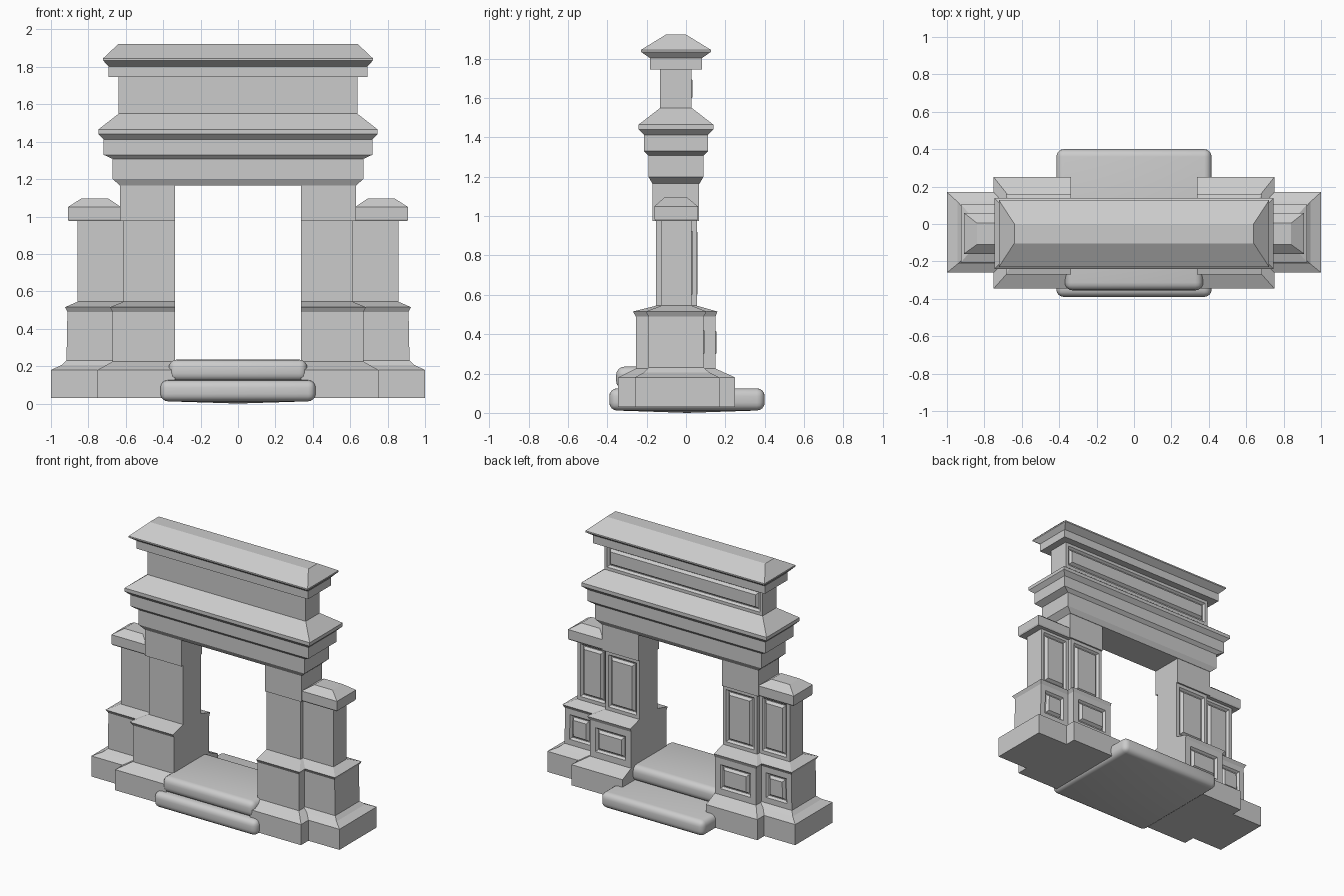
import bpy, bmesh

if "Cube" in bpy.data.objects:
    bpy.data.objects.remove(bpy.data.objects["Cube"])


def finish(name, bm, mirror=False):
    bmesh.ops.recalc_face_normals(bm, faces=bm.faces[:])
    me = bpy.data.meshes.new(name)
    bm.to_mesh(me)
    bm.free()
    ob = bpy.data.objects.new(name, me)
    bpy.context.collection.objects.link(ob)
    if mirror:
        mod = ob.modifiers.new("mirror", 'MIRROR')
        mod.use_clip = False
        mod.use_mirror_merge = False
    return ob


def stack(name, rings, panels=(), mirror=False):
    """Loft rectangular rings (z, x0, x1, y0, y1); sink fielded panels in back faces."""
    bm = bmesh.new()
    loops = [[bm.verts.new(p) for p in ((x0, y0, z), (x1, y0, z), (x1, y1, z), (x0, y1, z))]
             for z, x0, x1, y0, y1 in rings]
    for a, b in zip(loops, loops[1:]):
        for i in range(4):
            j = (i + 1) % 4
            bm.faces.new((a[i], a[j], b[j], b[i]))
    bm.faces.new(loops[0][::-1])
    bm.faces.new(loops[-1])
    bmesh.ops.recalc_face_normals(bm, faces=bm.faces[:])
    for z, margin in panels:
        bm.normal_update()
        face = next(f for f in bm.faces if f.normal.y > 0.99
                    and min(v.co.z for v in f.verts) < z < max(v.co.z for v in f.verts))
        # margin, sunk moat, raised field
        for t, d in ((margin, 0), (0.012, -0.016), (0.006, 0), (0.014, 0.02)):
            bmesh.ops.inset_individual(bm, faces=[face], thickness=t, depth=d,
                                       use_even_offset=True)
    return finish(name, bm, mirror)


def stone(name, x, y0, y1, z0, z1, bevel, sag):
    """Worn, pillow-shaped slab with a slightly sagging underside."""
    bm = bmesh.new()
    bmesh.ops.create_cube(bm, size=1)
    for v in bm.verts:
        v.co = (v.co.x * 2 * x, (y0 + y1) / 2 + v.co.y * (y1 - y0),
                (z0 + z1) / 2 + v.co.z * (z1 - z0))
    bmesh.ops.bevel(bm, geom=bm.edges[:], offset=bevel, segments=4, profile=0.5,
                    affect='EDGES', clamp_overlap=True)
    bm.normal_update()
    bottom = min(bm.faces, key=lambda f: f.calc_center_median().z)
    centre = bmesh.ops.poke(bm, faces=[bottom])['verts'][0]
    centre.co.z -= sag
    for f in bm.faces:
        f.smooth = True
    return finish(name, bm)


# inner piers: plinth, pedestal, shaft and projecting head, flat on the opening side
X = 0.337
stack("inner_pier", [
    (0.03, X, 0.75, -0.345, 0.25), (0.18, X, 0.75, -0.345, 0.25),
    (0.225, X, 0.67, -0.255, 0.15), (0.49, X, 0.67, -0.255, 0.15),
    (0.515, X, 0.685, -0.27, 0.16), (0.545, X, 0.612, -0.152, 0.055),
    (0.975, X, 0.612, -0.152, 0.055), (0.975, X, 0.63, -0.17, 0.066),
    (1.17, X, 0.63, -0.17, 0.066)],
    panels=((0.35, 0.045), (0.75, 0.025)), mirror=True)

# outer piers: lower side buttresses
stack("outer_pier", [
    (0.03, 0.67, 1.0, -0.26, 0.17), (0.18, 0.67, 1.0, -0.26, 0.17),
    (0.205, 0.67, 0.945, -0.215, 0.12), (0.23, 0.67, 0.917, -0.19, 0.09),
    (0.49, 0.67, 0.912, -0.19, 0.09), (0.515, 0.67, 0.925, -0.205, 0.105),
    (0.545, 0.61, 0.857, -0.125, 0.028), (0.98, 0.61, 0.857, -0.125, 0.028)],
    panels=((0.35, 0.04), (0.75, 0.025)), mirror=True)

# hipped caps on the outer piers
stack("pier_cap", [
    (0.975, 0.625, 0.905, -0.155, 0.055), (0.985, 0.625, 0.91, -0.16, 0.06),
    (1.05, 0.625, 0.91, -0.16, 0.06), (1.095, 0.692, 0.84, -0.11, 0.005)], mirror=True)

# lintel, cornice, attic and roof: (z, half width in x, half depth in y)
profile = [(1.165, 0.63, 0.12), (1.2, 0.67, 0.14), (1.308, 0.67, 0.14),
           (1.33, 0.718, 0.162), (1.412, 0.718, 0.162), (1.44, 0.747, 0.19),
           (1.465, 0.747, 0.19), (1.55, 0.638, 0.08), (1.745, 0.638, 0.08),
           (1.745, 0.692, 0.132), (1.803, 0.692, 0.132), (1.835, 0.722, 0.178),
           (1.845, 0.722, 0.178), (1.922, 0.64, 0.052)]
stack("entablature", [(z, -x, x, -0.051 - y, -0.051 + y) for z, x, y in profile],
      panels=((1.65, 0.022),))

# worn stone steps through the opening
stone("lower_step", 0.415, -0.39, 0.40, 0.012, 0.125, 0.04, 0.012)
stone("upper_step", 0.37, -0.355, 0.13, 0.12, 0.235, 0.042, 0.0)
